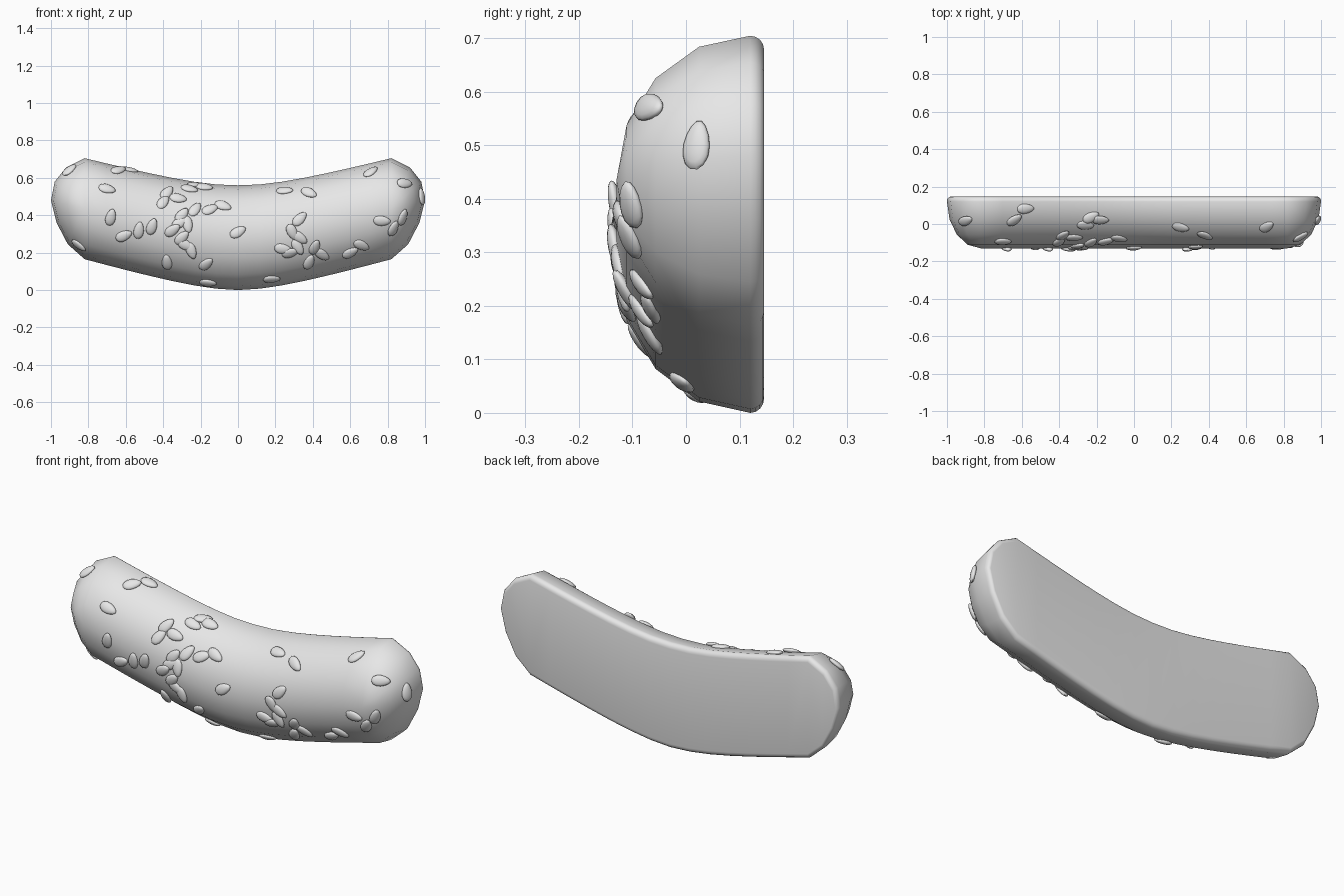
import bpy, bmesh
from math import sin, cos, pi, sqrt, radians
from mathutils import Vector, Matrix
from mathutils.bvhtree import BVHTree

cube = bpy.data.objects.get("Cube")
if cube:
    bpy.data.objects.remove(cube)

grey = bpy.data.materials.new("plain grey")
grey.use_nodes = True
grey.diffuse_color = (0.8, 0.8, 0.8, 1)
grey.node_tree.nodes["Principled BSDF"].inputs["Base Color"].default_value = (0.8, 0.8, 0.8, 1)

END = 0.82        # where the straight sweep turns into the end cap
COLUMNS = 14      # sections along the bun
RIM, DEPTH, BEVEL = 0.12, 0.25, 0.026


def spine(x):
    """Height of the centre line of the curved bun."""
    return 0.28 + 0.27 * (sqrt(x * x + 0.09) - 0.3)


def half_width(x):
    return 0.28 - 0.01 * abs(x) / END


def add_object(name, bm, angle):
    bmesh.ops.recalc_face_normals(bm, faces=bm.faces)
    mesh = bpy.data.meshes.new(name)
    bm.to_mesh(mesh)
    obj = bpy.data.objects.new(name, mesh)
    obj.data.materials.append(grey)
    bpy.context.collection.objects.link(obj)
    bpy.ops.object.select_all(action='DESELECT')
    obj.select_set(True)
    bpy.context.view_layer.objects.active = obj
    bpy.ops.object.shade_smooth_by_angle(angle=radians(angle))
    return obj


# Outline: pairs of a centre point and an offset from it
cap = [(0.1, 0.22), (0.16, 0.145), (0.18, 0.045), (0.15, -0.075), (0.09, -0.19)]
xs = [END * (2 * i / COLUMNS - 1) for i in range(COLUMNS + 1)]
outline = [(x, 0, half_width(x)) for x in xs]
outline += [(END, dx, dz) for dx, dz in cap]
outline += [(x, 0, -half_width(x)) for x in reversed(xs)]
outline += [(-END, -dx, dz) for dx, dz in reversed(cap)]


def ring(bm, scale, y, inset=0.0):
    k = scale - inset / 0.27
    return [bm.verts.new((x + dx * k, y, spine(x) + dz * k)) for x, dx, dz in outline]


# Bun: stacked outlines from the rounded back rim to the crown
bm = bmesh.new()
rings = []
for i in range(4):
    a = pi / 2 * (1 - i / 4)
    rings.append(ring(bm, 1, RIM + BEVEL * sin(a), BEVEL * (1 - cos(a))))
for i in range(5):
    a = pi / 2 * i / 4
    rings.append(ring(bm, cos(a), RIM - DEPTH * sin(a)))
n = len(outline)
for low, high in zip(rings, rings[1:]):
    for i in range(n):
        j = (i + 1) % n
        bm.faces.new((low[i], low[j], high[j], high[i]))
# Flat back, one strip per section plus the two caps
back = rings[0]
m = COLUMNS
bottom = m + len(cap) + 1
for i in range(m):
    bm.faces.new((back[i], back[i + 1], back[bottom + m - i - 1], back[bottom + m - i]))
bm.faces.new(back[m:bottom + 1])
bm.faces.new(back[bottom + m:] + [back[0]])
bmesh.ops.remove_doubles(bm, verts=bm.verts, dist=0.0005)
bmesh.ops.recalc_face_normals(bm, faces=bm.faces)
surface = BVHTree.FromBMesh(bm)
add_object("bun", bm, 60)
bm.free()

# Seeds: x and z in hundredths, then the tilt in degrees
right_seeds = [
    (-90, 64, 65), (-64, 64, 45), (-58, 64, 0), (-70, 54, -15), (-68, 39, 75),
    (-61, 29, 25), (-53, 32, 80), (-46, 34, 70), (-85, 24, -20), (-38, 52, 55),
    (-40, 47, 60), (-32, 49, -10), (-26, 54, -20), (-23, 56, 60), (-18, 55, -10),
    (-8, 45, -25), (-15, 43, 30), (-23, 43, 60), (-30, 40, 50), (-27, 35, -80),
    (-35, 32, 35), (-31, 36, 30), (-30, 28, 45), (-28, 24, -30), (-25, 21, -70),
    (-38, 15, 90), (-17, 14, 50), (-16, 4, 5)]
left_seeds = [
    (0, 31, 30), (18, 6, -5), (25, 53, -15), (38, 52, -35), (33, 38, 45),
    (29, 31, -65), (33, 28, -35), (24, 22, -10), (28, 20, 20), (32, 23, -60),
    (41, 23, 75), (38, 15, 75), (45, 19, -45), (60, 20, 35), (66, 24, -35),
    (71, 63, 65), (89, 57, 10), (77, 37, -5), (83, 33, 80), (88, 39, 80),
    (98, 50, 85)]


def add_seeds(name, spots):
    bm = bmesh.new()
    for x, z, tilt in spots:
        hit, normal, _, _ = surface.ray_cast(Vector((x / 100, -1, z / 100)), Vector((0, 1, 0)))
        if hit is None:
            continue
        # Lay the long axis in the surface, tilted as seen from the front
        a = radians(tilt)
        long = Vector((cos(a), 0, sin(a)))
        long = (long - normal * long.dot(normal)).normalized()
        side = normal.cross(long)
        place = Matrix((long, side, normal)).transposed().to_4x4()
        place.translation = hit + normal * 0.003
        made = bmesh.ops.create_uvsphere(bm, u_segments=14, v_segments=8, radius=1)
        for v in made["verts"]:
            taper = 1 - 0.2 * v.co.x
            v.co = place @ Vector((v.co.x * 0.047, v.co.y * 0.027 * taper, v.co.z * 0.013))
    add_object(name, bm, 60)
    bm.free()


add_seeds("seeds_right", right_seeds)
add_seeds("seeds_left", left_seeds)
